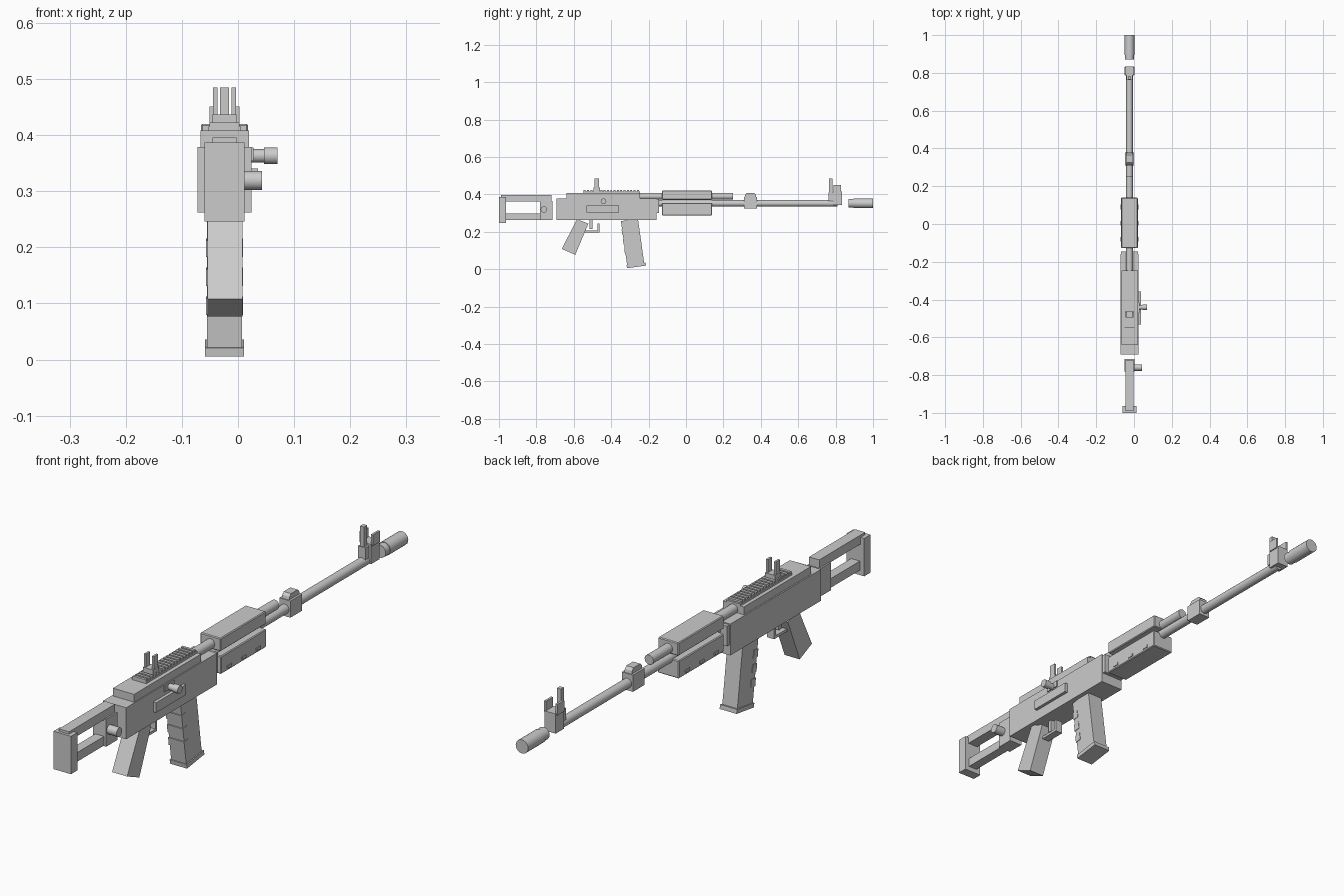
import bpy, bmesh, math

if "Cube" in bpy.data.objects:
    bpy.data.objects.remove(bpy.data.objects["Cube"])

CX = -0.024  # centre line of the body


def make(name, bm):
    bmesh.ops.recalc_face_normals(bm, faces=bm.faces)
    me = bpy.data.meshes.new(name)
    bm.to_mesh(me)
    bm.free()
    ob = bpy.data.objects.new(name, me)
    bpy.context.collection.objects.link(ob)
    return ob


def prism(name, pts, x0, x1):
    """Extrude a (y, z) profile along x."""
    bm = bmesh.new()
    a = [bm.verts.new((x0, y, z)) for y, z in pts]
    b = [bm.verts.new((x1, y, z)) for y, z in pts]
    bm.faces.new(a)
    bm.faces.new(b[::-1])
    n = len(pts)
    for i in range(n):
        j = (i + 1) % n
        bm.faces.new((a[i], a[j], b[j], b[i]))
    return make(name, bm)


def box(name, x, y, z, bevel=0):
    ob = prism(name, [(y[0], z[0]), (y[1], z[0]), (y[1], z[1]), (y[0], z[1])], *x)
    if bevel:
        m = ob.modifiers.new("bevel", 'BEVEL')
        m.width, m.segments = bevel, 1
    return ob


def mid(w):
    return (CX - w / 2, CX + w / 2)


def rod(name, axis, start, end, a, b, r, sides=20):
    """Cylinder along x (a=y, b=z) or along y (a=x, b=z)."""
    c = (start + end) / 2
    loc, rot = ((c, a, b), (0, math.pi / 2, 0)) if axis == 'x' else ((a, c, b), (math.pi / 2, 0, 0))
    bpy.ops.mesh.primitive_cylinder_add(vertices=sides, radius=r, depth=end - start,
                                        location=loc, rotation=rot)
    ob = bpy.context.object
    ob.name = name
    bpy.ops.object.shade_smooth_by_angle(angle=math.radians(35))
    return ob


# Receiver and cover
box("receiver", (-0.072, 0.024), (-0.692, -0.158), (0.262, 0.379))
box("receiver_front_plate", (-0.068, 0.02), (-0.16, -0.145), (0.30, 0.375))
box("top_cover", (-0.067, 0.02), (-0.64, -0.245), (0.37, 0.408))
box("side_panel", (0.02, 0.036), (-0.533, -0.357), (0.303, 0.34))

# Charging handle
box("handle_base", (0.02, 0.028), (-0.47, -0.415), (0.354, 0.378))
rod("handle_stem", 'x', 0.02, 0.05, -0.441, 0.363, 0.012)
rod("handle_knob", 'x', 0.046, 0.07, -0.441, 0.363, 0.015)

# Toothed top rail
box("rail_base", mid(0.058), (-0.547, -0.245), (0.405, 0.415))
TEETH = 17
for i in range(TEETH):
    y = -0.547 + i * 0.302 / TEETH
    box(f"rail_tooth_{i}", mid(0.054), (y, y + 0.0105), (0.413, 0.422))

# Rear sight
box("rear_sight_base", mid(0.042), (-0.495, -0.46), (0.415, 0.437))
for s, x in (("left", -0.0405), ("right", -0.0075)):
    box(f"rear_sight_{s}", (x - 0.004, x + 0.004), (-0.49, -0.465), (0.43, 0.485))

# Stock
box("butt_plate", (-0.06, 0.012), (-1.0, -0.963), (0.246, 0.387))
box("stock_upper_bar", mid(0.042), (-0.99, -0.72), (0.362, 0.396))
box("stock_lower_bar", mid(0.036), (-0.97, -0.77), (0.264, 0.298))
box("stock_hinge", mid(0.054), (-0.78, -0.714), (0.262, 0.365))
rod("stock_button", 'x', -0.01, 0.043, -0.76, 0.319, 0.017)

# Pistol grip, trigger and guard
prism("grip", [(-0.583, 0.268), (-0.522, 0.243), (-0.592, 0.077), (-0.664, 0.108)], -0.054, 0.008)
box("trigger_guard_bottom", mid(0.03), (-0.55, -0.463), (0.197, 0.207))
box("trigger_guard_front", mid(0.03), (-0.473, -0.463), (0.2, 0.245))
box("trigger", mid(0.016), (-0.515, -0.5), (0.215, 0.265))

# Magazine: tilted box with ribs and a floor plate
u = (math.sin(math.radians(8)), -math.cos(math.radians(8)))  # downwards
v = (-u[1], u[0])                                            # forwards


def mag_box(name, w, d0, d1, f0, f1):
    o = (-0.348, 0.257)
    pts = [(o[0] + u[0] * d + v[0] * f, o[1] + u[1] * d + v[1] * f)
           for d, f in ((d0, f0), (d0, f1), (d1, f1), (d1, f0))]
    for_flip = [(y, z) for y, z in pts]
    return prism(name, for_flip, *mid(w))


def mag_pt(d, f):
    return (-0.348 + u[0] * d + math.cos(math.radians(8)) * f,
            0.257 + u[1] * d + math.sin(math.radians(8)) * f)


def mag_part(name, w, d0, d1, f0, f1):
    prism(name, [mag_pt(d0, f0), mag_pt(d0, f1), mag_pt(d1, f1), mag_pt(d1, f0)], *mid(w))


mag_part("magazine", 0.062, 0.0, 0.238, 0.0, 0.092)
mag_part("magazine_floor", 0.07, 0.238, 0.254, -0.003, 0.1)
for i in range(3):
    d = 0.045 + i * 0.052
    mag_part(f"magazine_rib_{i}", 0.066, d, d + 0.03, -0.003, 0.022)

# Handguards
box("upper_handguard", (-0.066, 0.018), (-0.128, 0.139), (0.371, 0.42), 0.003)
box("lower_handguard", (-0.068, 0.02), (-0.128, 0.139), (0.287, 0.354), 0.003)
for i in range(3):
    y = -0.08 + i * 0.085
    box(f"handguard_rib_{i}", (-0.071, 0.023), (y - 0.012, y + 0.012), (0.296, 0.306))

# Barrel, gas tube and gas block
rod("gas_tube", 'y', -0.25, 0.252, CX, 0.39, 0.018)
rod("barrel", 'y', -0.16, 0.81, CX, 0.352, 0.0175)
box("gas_block", mid(0.046), (0.31, 0.379), (0.325, 0.387))
prism("gas_block_top", [(0.313, 0.385), (0.376, 0.385), (0.373, 0.398), (0.364, 0.407),
                        (0.325, 0.407), (0.316, 0.398)], *mid(0.03))

# Front sight
box("front_sight_block", mid(0.046), (0.785, 0.834), (0.343, 0.416))
box("front_sight_foot", mid(0.03), (0.763, 0.79), (0.365, 0.41))
box("front_sight_post", mid(0.016), (0.765, 0.782), (0.4, 0.485))
for s, x in (("left", CX - 0.023), ("right", CX + 0.023)):
    box(f"front_sight_ear_{s}", (x - 0.004, x + 0.004), (0.789, 0.83), (0.41, 0.451))

# Muzzle device
rod("muzzle_collar", 'y', 0.87, 0.9, CX, 0.352, 0.0235)
rod("muzzle_body", 'y', 0.895, 1.0, CX, 0.352, 0.0255)
